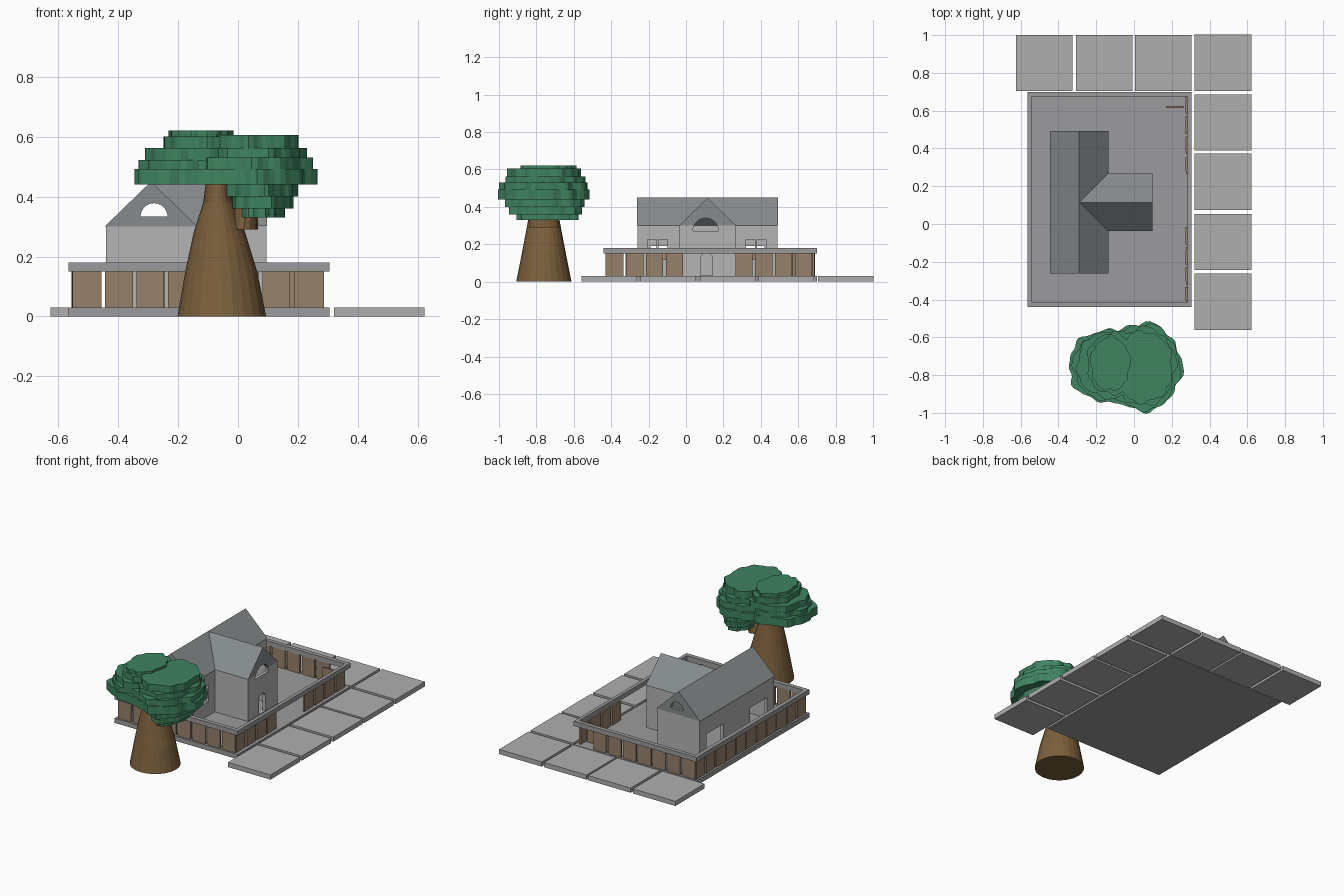
import bpy, bmesh, math, random
from mathutils import Matrix

if "Cube" in bpy.data.objects:
    bpy.data.objects.remove(bpy.data.objects["Cube"])

random.seed(4)


def material(name, rgb):
    m = bpy.data.materials.new(name)
    m.diffuse_color = (*rgb, 1)
    m.use_nodes = True
    m.node_tree.nodes["Principled BSDF"].inputs["Base Color"].default_value = m.diffuse_color
    return m


LEAF = material("leaf_green", (0.05, 0.23, 0.12))
BARK = material("bark_brown", (0.2, 0.115, 0.045))
WOOD = material("plank_wood", (0.31, 0.22, 0.15))
STONE = material("pale_stone", (0.42, 0.43, 0.42))
DARK = material("roof_grey", (0.24, 0.26, 0.27))
WALL = material("wall_grey", (0.46, 0.46, 0.47))
SLAB = material("slab_grey", (0.33, 0.33, 0.34))


def finish(name, bm, mat=None):
    bmesh.ops.recalc_face_normals(bm, faces=bm.faces)
    me = bpy.data.meshes.new(name)
    bm.to_mesh(me)
    bm.free()
    ob = bpy.data.objects.new(name, me)
    bpy.context.collection.objects.link(ob)
    if mat:
        me.materials.append(mat)
    return ob


def loft(name, rings, mat=None):
    """Skin equal-length rings of points and cap both ends."""
    bm = bmesh.new()
    vs = [[bm.verts.new(p) for p in r] for r in rings]
    n = len(vs[0])
    for a, b in zip(vs, vs[1:]):
        for i in range(n):
            bm.faces.new((a[i], a[(i + 1) % n], b[(i + 1) % n], b[i]))
    bm.faces.new(vs[0][::-1])
    bm.faces.new(vs[-1])
    return finish(name, bm, mat)


def prism(name, pts, axis, a, b, mat=None):
    place = {"x": lambda p, t: (t, p[0], p[1]),
             "y": lambda p, t: (p[0], t, p[1]),
             "z": lambda p, t: (p[0], p[1], t)}[axis]
    return loft(name, [[place(p, t) for p in pts] for t in (a, b)], mat)


def rect(x0, x1, y0, y1):
    return [(x0, y0), (x1, y0), (x1, y1), (x0, y1)]


def box(name, x0, x1, y0, y1, z0, z1, mat=None):
    return prism(name, rect(x0, x1, y0, y1), "z", z0, z1, mat)


def half_round(c, z, r, drop=0.0, n=14):
    """Arch outline; drop lengthens the straight sides below the springing."""
    pts = [(c + r * math.cos(math.pi * i / n), z + r * math.sin(math.pi * i / n)) for i in range(n + 1)]
    if drop:
        pts += [(c - r, z - drop), (c + r, z - drop)]
    return pts


def combine(ob, steps):
    """Apply a list of (operation, helper) booleans and delete the helpers."""
    for op, cutter in steps:
        cutter.hide_render = True
        m = ob.modifiers.new(op, "BOOLEAN")
        m.operation, m.object, m.solver = op, cutter, "EXACT"
    bpy.context.view_layer.update()
    dg = bpy.context.evaluated_depsgraph_get()
    me = bpy.data.meshes.new_from_object(ob.evaluated_get(dg))
    ob.modifiers.clear()
    ob.data = me
    for c in {s[1] for s in steps}:
        bpy.data.objects.remove(c)


def cut(ob, *cutters):
    combine(ob, [("DIFFERENCE", c) for c in cutters])


# Paving slabs along the right side and the back
for i, y in enumerate((-0.56, -0.243, 0.075, 0.388, 0.705)):
    box(f"side_paver_{i}", 0.32, 0.622, y, y + 0.297, 0, 0.03, STONE)
for i, x in enumerate((-0.625, -0.308, 0.004)):
    box(f"back_paver_{i}", x, x + 0.3, 0.705, 1.0, 0, 0.03, STONE)

# Yard floor and top rail of the fence
box("yard_floor", -0.565, 0.305, -0.44, 0.70, 0, 0.03, SLAB)
rail = box("fence_top_rail", -0.565, 0.305, -0.44, 0.70, 0.15, 0.18, SLAB)
cut(rail, box("rail_hole", -0.54, 0.283, -0.413, 0.674, 0.1, 0.25))


# Fence planks, each slightly twisted
def plank(name, x, y, along_y, twist=0.05):
    w, t = 0.046, 0.006
    ob = box(name, -w, w, -t, t, 0.03, 0.15, WOOD)
    turn = random.uniform(-twist, twist) + (math.pi / 2 if along_y else 0)
    ob.data.transform(Matrix.Translation((x, y, 0)) @ Matrix.Rotation(turn, 4, "Z"))


for i in range(8):
    x = -0.502 + 0.105 * i
    plank(f"front_plank_{i}", x, -0.423, False)
    if i < 7:
        plank(f"back_plank_{i}", x, 0.683, False)
for i in range(4):
    plank(f"right_plank_front_{i}", 0.279, -0.38 + 0.106 * i, True)
    plank(f"right_plank_back_{i}", 0.279, 0.31 + 0.106 * i, True)
for i in range(11):
    plank(f"left_plank_{i}", -0.547, -0.38 + 0.102 * i, True)
plank("open_gate_plank", 0.215, 0.62, False, 0.0)


# House walls: T-shaped plan, hollow
def tee(d):
    return [(-0.44 + d, -0.26 + d), (-0.14 - d, -0.26 + d), (-0.14 - d, -0.035 + d), (0.095 - d, -0.035 + d),
            (0.095 - d, 0.265 - d), (-0.14 - d, 0.265 - d), (-0.14 - d, 0.49 - d), (-0.44 + d, 0.49 - d)]


walls = prism("house_walls", tee(0), "z", 0.02, 0.30, WALL)
holes = [prism("inside", tee(0.02), "z", -0.1, 0.4),
         prism("door_hole", half_round(0.11, 0.122, 0.033, 0.09), "x", 0.05, 0.15),
         prism("arch_hole", half_round(0.105, 0.272, 0.068), "x", 0.05, 0.15)]
# four-pane windows beside the porch, wide openings on the left wall
for y0 in (-0.205, 0.322):
    for dy in (0, 0.058):
        for z0 in (0.12, 0.178):
            holes.append(box("pane_hole", -0.18, -0.12, y0 + dy, y0 + dy + 0.047, z0, z0 + 0.047))
for y0 in (-0.19, 0.25):
    holes.append(box("left_window_hole", -0.5, -0.40, y0, y0 + 0.17, 0.08, 0.19))
cut(walls, *holes)


# Crossed gable roof, hollow, with half-round gable windows
def gable(c, half, z0, top):
    return [(c - half, z0), (c + half, z0), (c, top)]


roof = prism("house_roof", gable(-0.29, 0.155, 0.30, 0.45), "y", -0.262, 0.492, DARK)
wing = prism("wing_roof", gable(0.115, 0.152, 0.301, 0.448), "x", -0.29, 0.097, DARK)
combine(roof, [
    ("UNION", wing),
    ("DIFFERENCE", prism("attic", gable(-0.29, 0.165, 0.26, 0.425), "y", -0.24, 0.47)),
    ("DIFFERENCE", prism("wing_attic", gable(0.115, 0.163, 0.26, 0.422), "x", -0.29, 0.075)),
    ("DIFFERENCE", prism("gable_hole", half_round(-0.28, 0.333, 0.045), "y", -0.6, 0.8)),
    ("DIFFERENCE", prism("wing_hole", half_round(0.105, 0.272, 0.068), "x", 0.05, 0.15)),
])


# Tree trunk and side branch
def ellipse(x, y, z, rx, ry, n=24):
    return [(x + rx * math.cos(math.tau * i / n), y + ry * math.sin(math.tau * i / n), z) for i in range(n)]


loft("tree_trunk", [ellipse(-0.054, -0.76, 0, 0.148, 0.148), ellipse(-0.056, -0.76, 0.15, 0.12, 0.118),
                    ellipse(-0.062, -0.76, 0.28, 0.086, 0.093), ellipse(-0.066, -0.76, 0.38, 0.05, 0.075),
                    ellipse(-0.07, -0.76, 0.5, 0.03, 0.06)], BARK)
loft("tree_branch", [ellipse(0.02, -0.76, 0.29, 0.046, 0.08, 16),
                     ellipse(0.035, -0.765, 0.46, 0.035, 0.06, 16)], BARK)


# Layered foliage: stacked slabs with wavy outlines (x0, x1, y0, y1, z0, z1)
def leaf_layer(name, x0, x1, y0, y1, z0, z1, n=64):
    ph = [random.uniform(0, math.tau) for _ in range(3)]
    pts = []
    for i in range(n):
        a = math.tau * i / n
        k = 0.96 + 0.03 * math.sin(5 * a + ph[0]) + 0.03 * math.sin(9 * a + ph[1]) + 0.02 * math.sin(15 * a + ph[2])
        pts.append(((x0 + x1) / 2 + k * (x1 - x0) / 2 * math.cos(a),
                    (y0 + y1) / 2 + k * (y1 - y0) / 2 * math.sin(a)))
    prism(name, pts, "z", z0, z1, LEAF)


left = [(-0.355, 0.09, -0.955, -0.55, 0.44, 0.492), (-0.33, 0.07, -0.94, -0.56, 0.49, 0.522),
        (-0.31, 0.05, -0.93, -0.56, 0.52, 0.562), (-0.255, 0.02, -0.91, -0.57, 0.56, 0.6),
        (-0.235, -0.015, -0.89, -0.59, 0.6, 0.62)]
right = [(0.0, 0.155, -0.91, -0.57, 0.33, 0.362), (-0.025, 0.185, -0.95, -0.55, 0.36, 0.4),
         (-0.045, 0.2, -0.965, -0.54, 0.4, 0.442), (-0.18, 0.262, -1.0, -0.513, 0.44, 0.492),
         (-0.16, 0.25, -0.995, -0.52, 0.49, 0.53), (-0.13, 0.228, -0.97, -0.54, 0.53, 0.562),
         (-0.11, 0.212, -0.955, -0.56, 0.56, 0.606)]
for side, layers in (("left", left), ("right", right)):
    for i, lay in enumerate(layers):
        leaf_layer(f"{side}_foliage_{i}", *lay)
